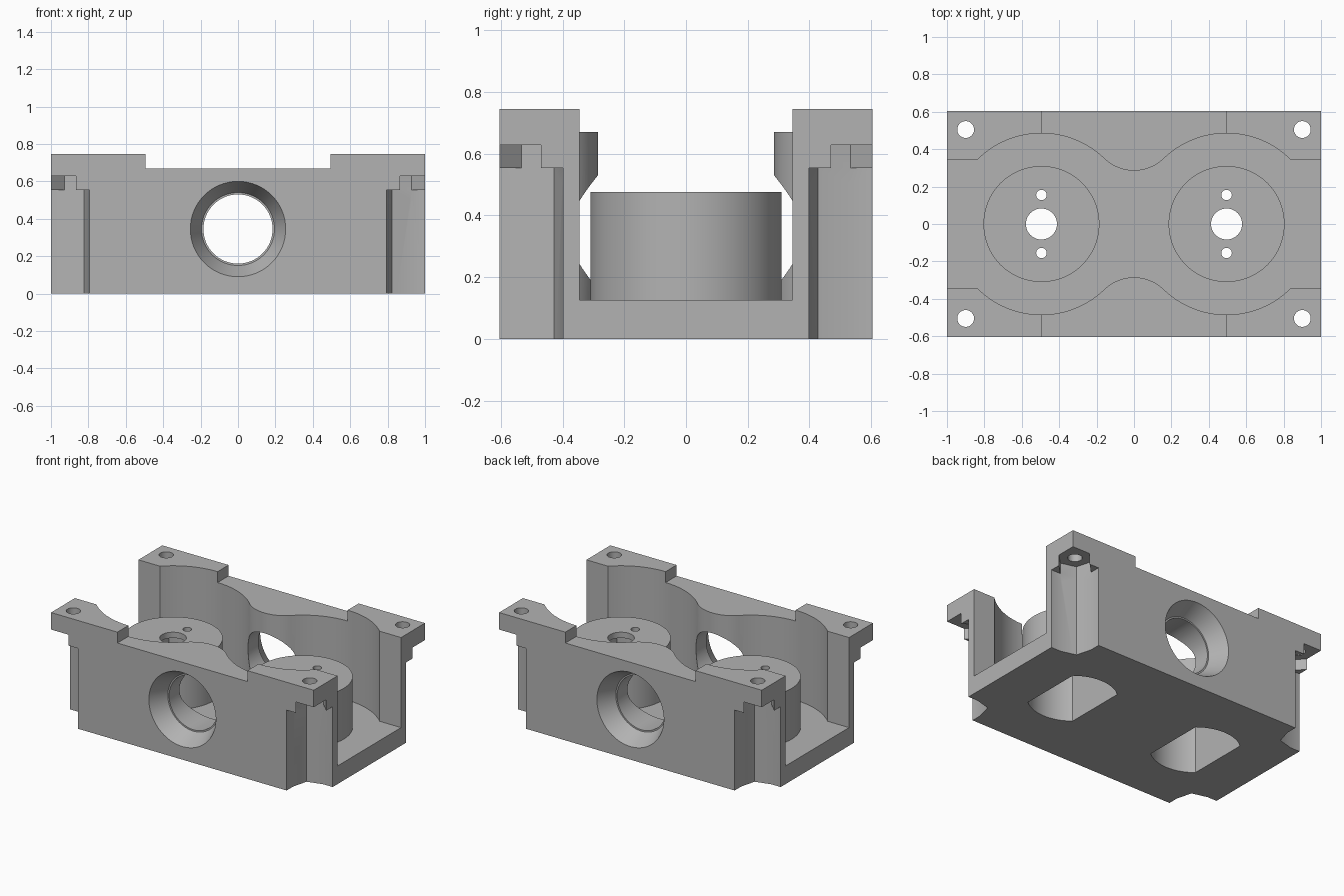
import bpy
import bmesh
from math import sin, cos, pi, radians, atan2, asin, acos, hypot

if "Cube" in bpy.data.objects:
    bpy.data.objects.remove(bpy.data.objects["Cube"], do_unlink=True)

grey = bpy.data.materials.new("plain grey")
grey.use_nodes = True
grey.diffuse_color = (0.45, 0.45, 0.45, 1)
grey.node_tree.nodes["Principled BSDF"].inputs["Base Color"].default_value = (0.45, 0.45, 0.45, 1)


def arc(cx, cy, r, a, b, n):
    """Points on an arc from angle a to b, both included."""
    angles = [a + (b - a) * i / n for i in range(n + 1)]
    return [(cx + r * cos(t), cy + r * sin(t)) for t in angles]


def circle(cx, cy, r, n=48):
    return arc(cx, cy, r, 0, 2 * pi, n)[:-1]


def prism(name, points, lo, hi, along="z", top_scale=1.0):
    """Closed outline extruded along z, or along y with (x, z) points."""
    bm = bmesh.new()
    rings = []
    for level in (lo, hi):
        rings.append([bm.verts.new((p, q, level) if along == "z" else (p, level, q))
                      for p, q in points])
    n = len(points)
    bm.faces.new(rings[0])
    bm.faces.new(rings[1])
    for i in range(n):
        j = (i + 1) % n
        bm.faces.new((rings[0][i], rings[0][j], rings[1][j], rings[1][i]))
    bmesh.ops.recalc_face_normals(bm, faces=bm.faces)
    mesh = bpy.data.meshes.new(name)
    bm.to_mesh(mesh)
    bm.free()
    mesh.materials.append(grey)
    ob = bpy.data.objects.new(name, mesh)
    bpy.context.collection.objects.link(ob)
    return ob


def combine(target, tool, operation="DIFFERENCE"):
    """Apply a boolean and discard the tool."""
    mod = target.modifiers.new("shape", "BOOLEAN")
    mod.operation = operation
    mod.solver = "EXACT"
    mod.object = tool
    bpy.context.view_layer.objects.active = target
    bpy.ops.object.modifier_apply(modifier=mod.name)
    bpy.data.objects.remove(tool, do_unlink=True)


def cone_tool(r1, r2, depth, y, side):
    """Round tool along y, r2 towards the outside."""
    bpy.ops.mesh.primitive_cone_add(vertices=64, radius1=r1, radius2=r2, depth=depth,
                                    location=(0, side * y, port_z),
                                    rotation=(-side * pi / 2, 0, 0))
    return bpy.context.object


half_y = 0.605
pod_x = 0.495
floor_z = 0.125
port_z = 0.345

# Block with a lowered middle
top, low = 0.745, 0.67
body = prism("housing", [(-1, 0), (1, 0), (1, top), (pod_x, top), (pod_x, low),
                         (-pod_x, low), (-pod_x, top), (-1, top)],
             -half_y, half_y, "y")

# Cavity: two round bays joined by a smooth waist, open at both ends
bay_r, waist_r, waist_y, slot_y = 0.485, 0.228, 0.513, 0.345
lean = atan2(waist_y, pod_x)
quarter = arc(0, waist_y, waist_r, -pi / 2, -lean, 12)
quarter += arc(pod_x, 0, bay_r, pi - lean, asin(slot_y / bay_r), 28)[1:]
quarter.append((1.1, slot_y))
upper = [(-x, y) for x, y in reversed(quarter)] + quarter[1:]
outline = upper + [(x, -y) for x, y in reversed(upper)]
combine(body, prism("cavity_tool", outline, floor_z, 1))

# Round pedestals, hollow from below, with shaft and screw holes
for side in (-1, 1):
    cx = side * pod_x
    combine(body, prism("pedestal", circle(cx, 0, 0.31, 80), 0.06, 0.475), "UNION")
    pocket_r = 0.28
    flat = acos(0.18 / pocket_r)
    pocket = (arc(cx, 0, pocket_r, flat, pi - flat, 20)
              + arc(cx, 0, pocket_r, pi + flat, 2 * pi - flat, 20))
    combine(body, prism("pocket_tool", pocket, -0.1, 0.435))
    combine(body, prism("shaft_tool", circle(cx, 0, 0.083), 0.3, 0.6))
    for y in (-0.155, 0.155):
        combine(body, prism("screw_tool", circle(cx, y, 0.028, 24), 0.3, 0.6))

# Port through both long walls with tapered mouths
combine(body, prism("port_tool", circle(0, port_z, 0.185, 64), -0.8, 0.8, "y"))
for side in (-1, 1):
    combine(body, cone_tool(0.195, 0.28, 0.17, half_y - 0.035, side))

# Corner notches, nut slots and bolt holes
bolt_x, bolt_y, nut_r = 0.9, 0.505, 0.11
nut = [(bolt_x + nut_r * cos(radians(a)), -bolt_y + nut_r * sin(radians(a)))
       for a in (195, 135, 75)]
reach = 0.3
notch = [(nut[0][0], -0.8)] + nut + [(1.2, nut[2][1]), (1.2, -0.8)]
slot = nut + [(x + reach, y - reach) for x, y in (nut[2], nut[0])]
for sx in (-1, 1):
    for sy in (-1, 1):
        def place(points):
            return [(x * sx, -y * sy) for x, y in points]
        combine(body, prism("notch_tool", place(notch), -0.1, 0.553))
        combine(body, prism("nut_tool", place(slot), 0.5, 0.628))
        combine(body, prism("bolt_tool", circle(sx * bolt_x, sy * bolt_y, 0.045, 32), 0.58, 0.9))

# Single material and smooth curved walls
body.data.materials.clear()
body.data.materials.append(grey)
for face in body.data.polygons:
    face.material_index = 0
bpy.ops.object.select_all(action="DESELECT")
body.select_set(True)
bpy.context.view_layer.objects.active = body
bpy.ops.object.shade_smooth_by_angle(angle=radians(30))
